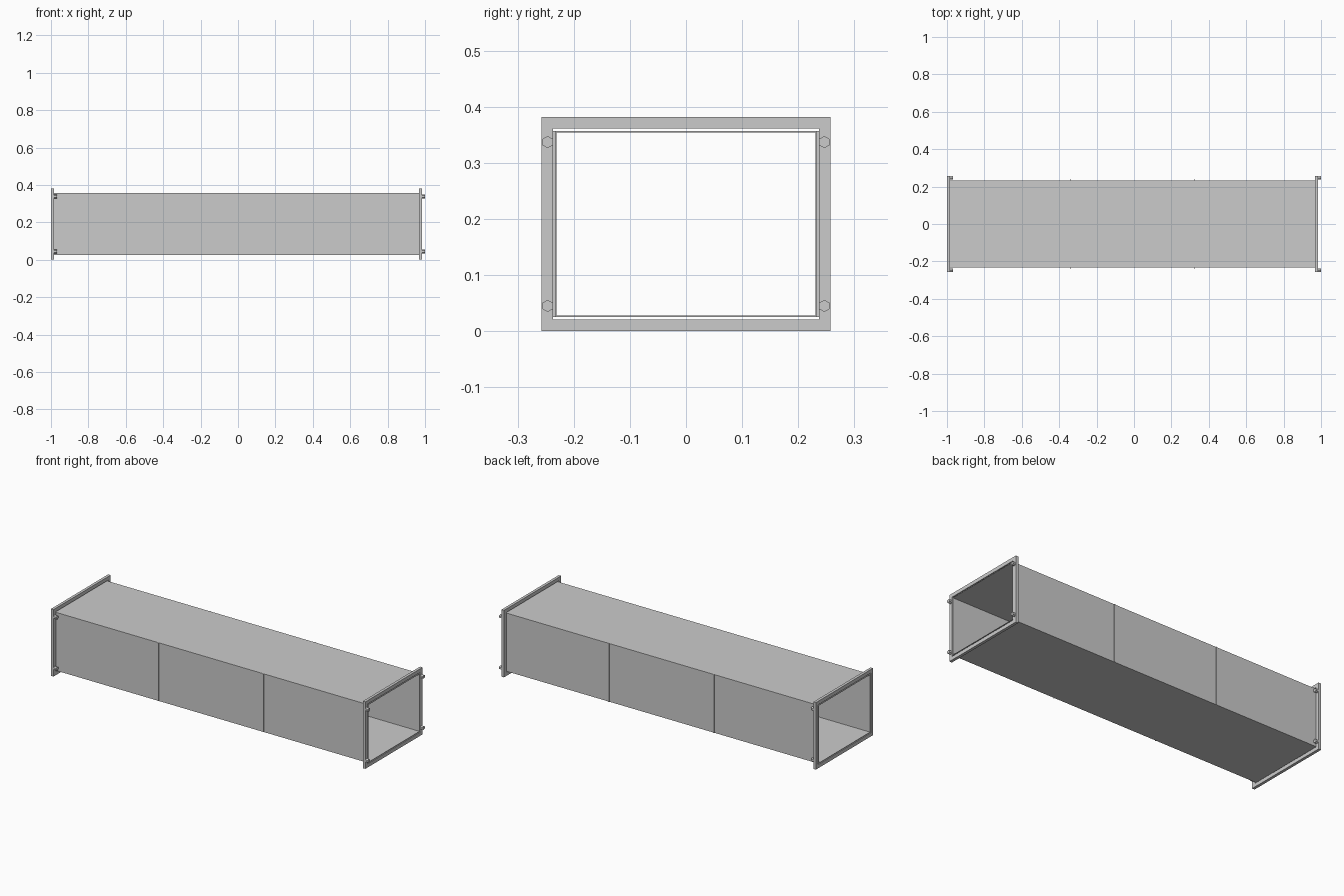
import bpy, math

if "Cube" in bpy.data.objects:
    bpy.data.objects.remove(bpy.data.objects["Cube"])

X0, X1 = -1.0, 0.984          # duct ends
XC = (X0 + X1) / 2
ZC = 0.191                    # duct axis height


def box(name, x, y, z):
    """Box from (min, max) ranges."""
    lo, hi = zip(x, y, z)
    bpy.ops.mesh.primitive_cube_add(size=1, location=[(a + b) / 2 for a, b in zip(lo, hi)])
    ob = bpy.context.object
    ob.name = name
    ob.scale = [b - a for a, b in zip(lo, hi)]
    bpy.ops.object.transform_apply(location=False, rotation=False, scale=True)
    return ob


def rect_tube(name, x0, x1, outer, inner):
    """Open rectangular ring of half sizes (y, z), extruded along x."""
    def ring(x, h):
        return [(x, sy * h[0], ZC + sz * h[1])
                for sy, sz in ((-1, -1), (1, -1), (1, 1), (-1, 1))]
    verts = ring(x0, outer) + ring(x1, outer) + ring(x1, inner) + ring(x0, inner)
    faces = [(4 * r + i, 4 * r + (i + 1) % 4,
              4 * ((r + 1) % 4) + (i + 1) % 4, 4 * ((r + 1) % 4) + i)
             for r in range(4) for i in range(4)]
    me = bpy.data.meshes.new(name)
    me.from_pydata(verts, [], [f[::-1] for f in faces])
    me.update()
    ob = bpy.data.objects.new(name, me)
    bpy.context.collection.objects.link(ob)
    return ob


# Thin sheet-metal duct body
rect_tube("duct_body", X0, X1, (0.2335, 0.1660), (0.2305, 0.1635))

# End flanges, with four hex bolts on the +x face of each
for end, x in (("left", X0), ("right", X1 - 0.016)):
    rect_tube(end + "_flange", x, x + 0.016, (0.2575, 0.191), (0.2370, 0.1705))
    for sy in (-1, 1):
        for sz in (-1, 1):
            bpy.ops.mesh.primitive_cylinder_add(
                vertices=6, radius=0.0108, depth=0.016,
                location=(x + 0.024, sy * 0.2465, ZC + sz * 0.146),
                rotation=(math.pi / 2, 0, math.pi / 2))
            bpy.context.object.name = end + "_flange_bolt"

# Vertical seam ribs on the side walls
for sx in (-1, 1):
    for sy in (-1, 1):
        x = XC + sx * 0.331
        y = sorted((sy * 0.2325, sy * 0.2370))
        box("side_seam", (x - 0.003, x + 0.003), y, (ZC - 0.166, ZC + 0.166))
